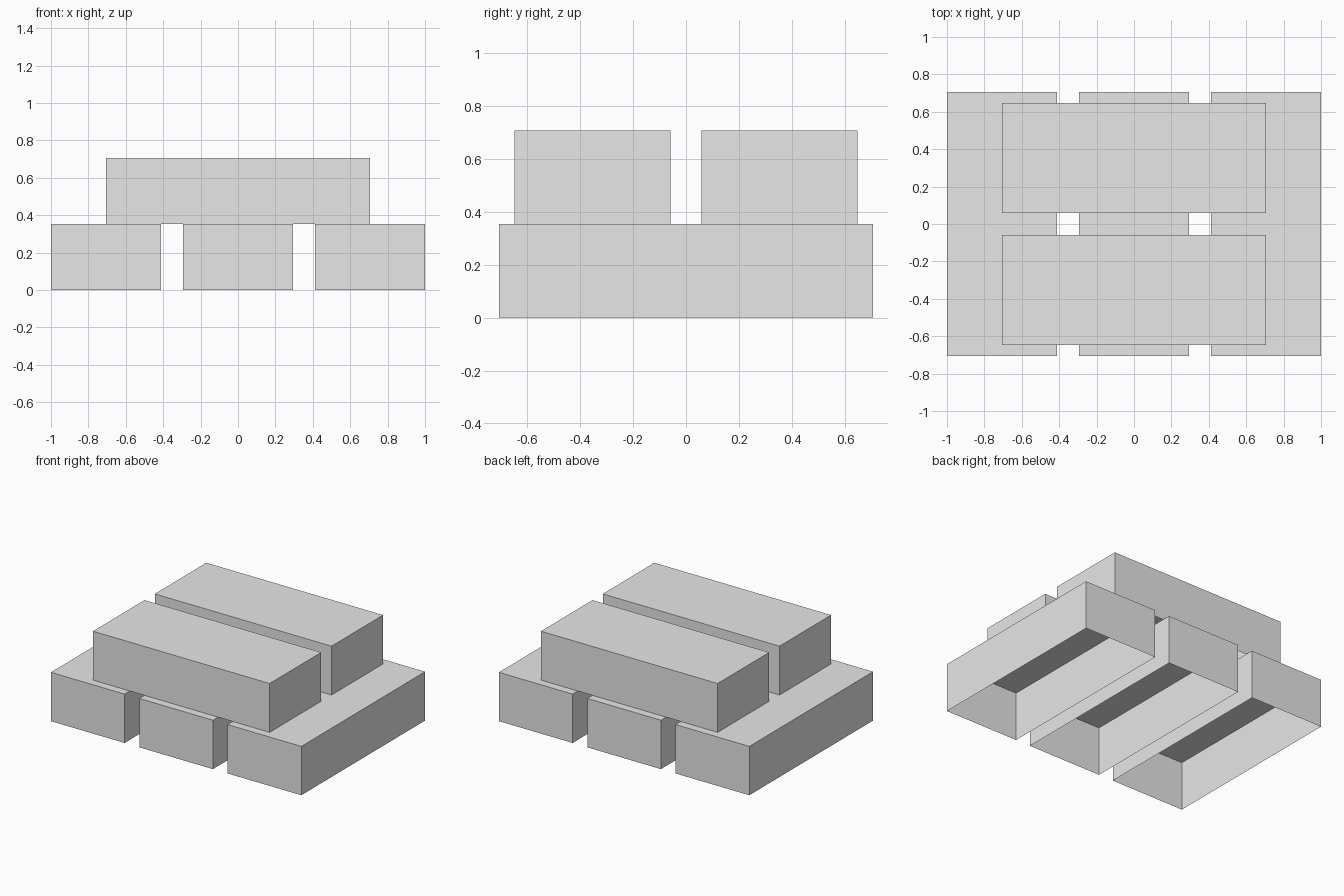
import bpy
import bmesh

if "Cube" in bpy.data.objects:
    bpy.data.objects.remove(bpy.data.objects["Cube"])

U = 2 / 17          # module: gap between blocks

mat = bpy.data.materials.new("light_grey")
mat.diffuse_color = (0.8, 0.8, 0.8, 1)
mat.use_nodes = True
mat.node_tree.nodes["Principled BSDF"].inputs["Base Color"].default_value = mat.diffuse_color


def block(name, size, location):
    """Hollow block: four walls and a top, open underneath."""
    bm = bmesh.new()
    bmesh.ops.create_cube(bm, size=1)
    bm.normal_update()
    bottom = [f for f in bm.faces if f.normal.z < -0.5]
    bmesh.ops.delete(bm, geom=bottom, context='FACES_ONLY')
    bmesh.ops.scale(bm, vec=size, verts=bm.verts)
    me = bpy.data.meshes.new(name)
    bm.to_mesh(me)
    bm.free()
    me.materials.append(mat)
    ob = bpy.data.objects.new(name, me)
    ob.location = location
    bpy.context.collection.objects.link(ob)


# Lower layer: three blocks running front to back
for side, label in ((-1, "left"), (0, "middle"), (1, "right")):
    block(f"lower_block_{label}", (5 * U, 12 * U, 3 * U),
          (side * 6 * U, 0, 1.5 * U))

# Upper layer: two blocks running left to right
for side, label in ((-1, "front"), (1, "back")):
    block(f"upper_block_{label}", (12 * U, 5 * U, 3 * U),
          (0, side * 3 * U, 4.5 * U))
